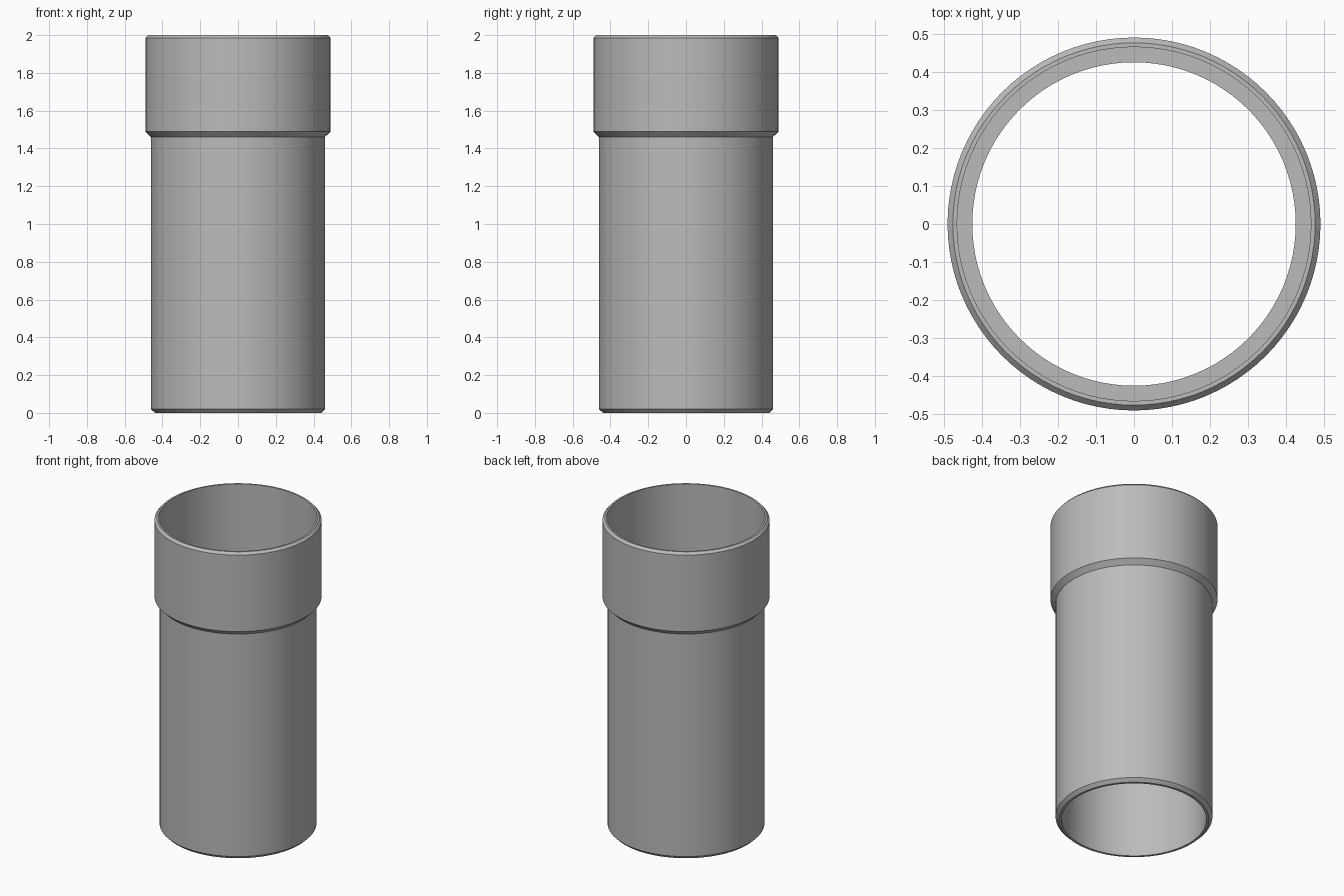
import bpy, bmesh, math

if "Cube" in bpy.data.objects:
    bpy.data.objects.remove(bpy.data.objects["Cube"])

SEGMENTS = 96

# Plain grey plastic
grey = bpy.data.materials.new("grey_plastic")
grey.diffuse_color = (0.5, 0.5, 0.5, 1)
grey.use_nodes = True
grey.node_tree.nodes["Principled BSDF"].inputs["Base Color"].default_value = grey.diffuse_color

# Closed wall section (radius, height): outside going up, then inside going down
profile = [
    (0.44, 0.0), (0.46, 0.02),        # chamfered spigot end
    (0.46, 1.46), (0.49, 1.49),       # flare out to the socket
    (0.49, 1.985), (0.476, 2.0),      # chamfered socket mouth
    (0.465, 2.0), (0.465, 1.49),      # socket bore
    (0.425, 1.49), (0.425, 0.0),      # stop ledge and pipe bore
]

# Revolve the section into a hollow pipe
bm = bmesh.new()
rings = []
for r, z in profile:
    rings.append([bm.verts.new((r * math.cos(a), r * math.sin(a), z))
                  for a in (2 * math.pi * i / SEGMENTS for i in range(SEGMENTS))])
for k, low in enumerate(rings):
    high = rings[(k + 1) % len(rings)]
    for i in range(SEGMENTS):
        j = (i + 1) % SEGMENTS
        bm.faces.new((low[i], low[j], high[j], high[i]))
bmesh.ops.recalc_face_normals(bm, faces=bm.faces)

mesh = bpy.data.meshes.new("socket_pipe")
bm.to_mesh(mesh)
bm.free()
mesh.materials.append(grey)
pipe = bpy.data.objects.new("socket_pipe", mesh)
bpy.context.collection.objects.link(pipe)

# Smooth walls with crisp chamfer edges
bpy.context.view_layer.objects.active = pipe
pipe.select_set(True)
bpy.ops.object.shade_smooth_by_angle(angle=math.radians(30))
